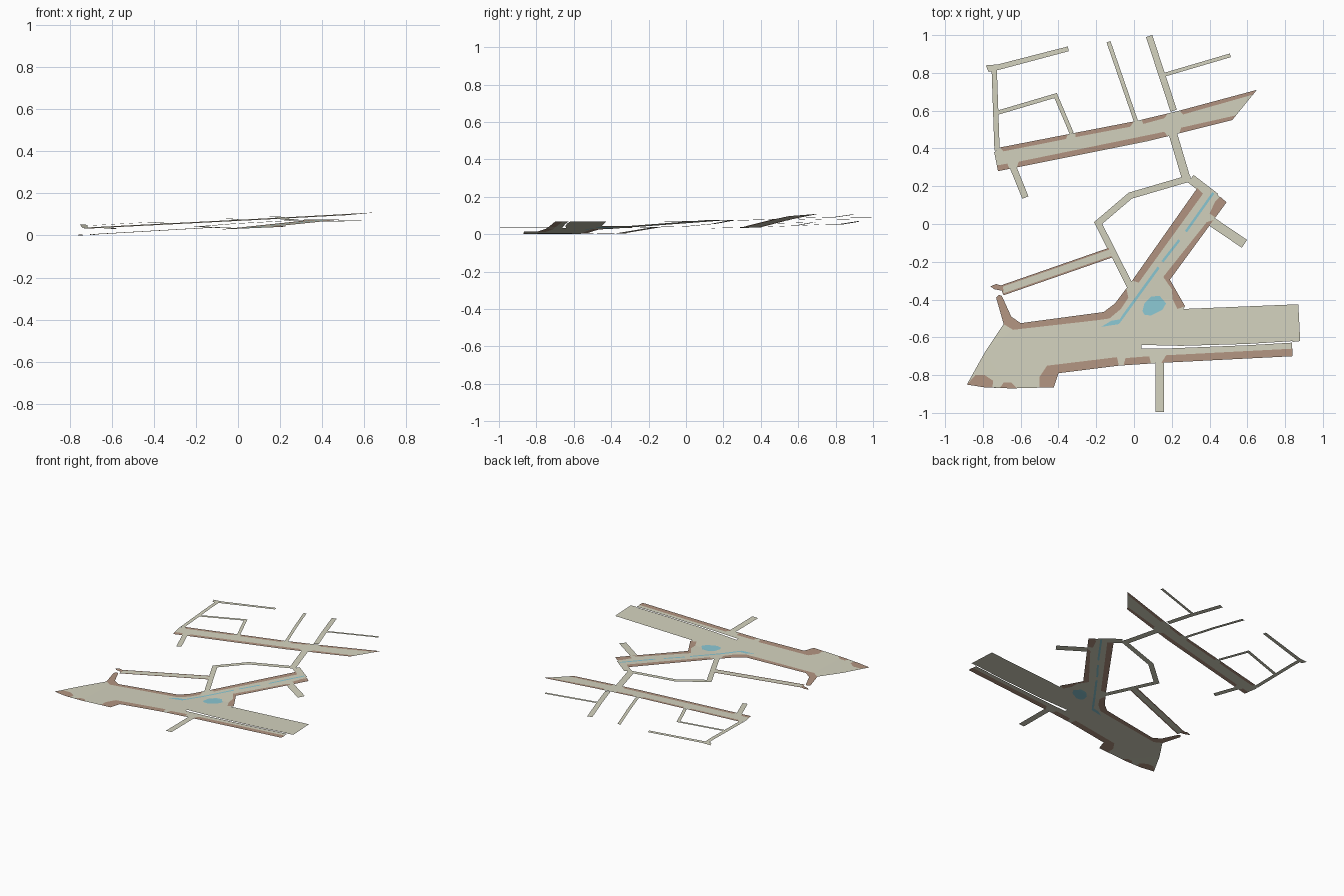
import bpy
from mathutils import Vector
from mathutils.geometry import delaunay_2d_cdt

layers = []          # (part name, polygon); later entries are painted over earlier ones


def area(name, *pts):
    layers.append((name, [Vector(p) for p in pts]))


def strip(name, width, *pts):
    """Mitred band of constant width along a path."""
    pts = [Vector(p) for p in pts]
    left, right = [], []
    for i, p in enumerate(pts):
        d0 = (p - pts[i - 1]).normalized() if i else (pts[1] - p).normalized()
        d1 = (pts[i + 1] - p).normalized() if i < len(pts) - 1 else d0
        t = (d0 + d1).normalized()
        n = Vector((-t.y, t.x)) * (width / 2 / max(t.dot(d0), 0.5))
        left.append(p + n)
        right.append(p - n)
    layers.append((name, left + right[::-1]))


def height(x, y):
    """Gentle slope of the terrain."""
    return max(0.0, 0.032 + 0.042 * x + 0.045 * (min(max(y, -0.4), 0.75) + 0.4))


# lower plaza with the diagonal street
area("paving", (-.69, -.53), (-.79, -.68), (-.885, -.85), (-.79, -.865), (-.66, -.87),
     (-.425, -.865), (-.40, -.79), (-.08, -.75), (.145, -.735), (.84, -.70), (.835, -.625),
     (.88, -.62), (.87, -.425), (.26, -.45), (.27, -.435), (.19, -.295), (.49, .115),
     (.415, .175), (.335, .19), (-.01, -.30), (-.04, -.34), (-.10, -.42), (-.16, -.466),
     (-.60, -.525), (-.65, -.49), (-.64, -.56))

# upper street
area("paving", (-.71, .405), (.01, .545), (.345, .625), (.65, .71), (.52, .55), (.08, .44),
     (-.72, .28), (-.74, .38))

# side lanes
for width, *path in [
    (.05, (.43, .14), (.30, .24)),
    (.035, (.30, .24), (.27, .235), (-.02, .15), (-.19, .005), (-.02, -.33)),
    (.045, (.275, .245), (.205, .48)),
    (.035, (.21, .6), (.08, .995)),
    (.02, (.16, .79), (.51, .893)),
    (.05, (.40, .02), (.585, -.105)),
    (.045, (.135, -.73), (.137, -.995)),
    (.022, (-.72, .59), (-.415, .68), (-.33, .48)),
    (.022, (-.135, .965), (.01, .545)),
    (.035, (-.64, .3), (-.575, .14)),
    (.028, (-.725, .39), (-.74, .82)),
]:
    strip("lanes", width, *path)
area("lanes", (-.785, .84), (-.72, .845), (-.35, .94), (-.345, .915), (-.72, .815), (-.77, .805))

# western lane with thin brown kerbs
strip("borders", .054, (-.125, -.152), (-.70, -.352))
strip("lanes", .035, (-.125, -.152), (-.695, -.35))
area("borders", (-.76, -.33), (-.73, -.318), (-.695, -.328), (-.69, -.355), (-.74, -.345))

# brown borders of the plaza
area("borders", (-.73, -.39), (-.715, -.375), (-.70, -.38), (-.65, -.49), (-.60, -.525),
     (-.16, -.466), (-.10, -.42), (-.04, -.34), (-.03, -.39), (-.07, -.45), (-.13, -.50),
     (-.2, -.51), (-.64, -.56), (-.69, -.53))
area("borders", (-.01, -.30), (.335, .19), (.365, .16), (.025, -.31))
area("borders", (.23, -.45), (.27, -.435), (.19, -.295), (.42, .02), (.385, .01), (.155, -.28),
     (.20, -.345), (.205, -.40))
area("borders", (.49, .115), (.455, .145), (.43, .12), (.40, .055), (.43, .035))
area("borders", (-.50, -.866), (-.50, -.81), (-.46, -.75), (-.09, -.705), (-.08, -.75),
     (-.40, -.79), (-.425, -.865))
area("borders", (-.055, -.747), (-.045, -.71), (.08, -.70), (.09, -.738))
area("borders", (.145, -.735), (.17, -.695), (.84, -.66), (.84, -.70))
area("borders", (-.885, -.85), (-.84, -.80), (-.79, -.80), (-.745, -.83), (-.75, -.866), (-.79, -.865))
area("borders", (-.71, -.868), (-.69, -.84), (-.65, -.84), (-.62, -.87), (-.66, -.87))

# brown borders of the upper street, interrupted at each lane
for a, b, c, d in [
    ((-.71, .405), (-.35, .475), (-.36, .45), (-.69, .385)),
    ((-.31, .483), (0, .543), (-.02, .515), (-.31, .46)),
    ((.04, .552), (.18, .585), (.16, .56), (.05, .53)),
    ((.24, .6), (.65, .71), (.63, .685), (.26, .58)),
    ((-.72, .28), (-.66, .292), (-.67, .32), (-.725, .31)),
    ((-.62, .30), (.18, .464), (.16, .488), (-.61, .33)),
    ((.24, .48), (.52, .55), (.54, .575), (.25, .51)),
]:
    area("borders", a, b, c, d)

# pond and stream
area("water", (.045, -.46), (.055, -.42), (.09, -.385), (.135, -.38), (.17, -.42), (.15, -.455),
     (.09, -.485), (.055, -.48))
area("water", (-.175, -.545), (-.12, -.512), (-.075, -.505), (-.06, -.48), (.125, -.225),
     (.135, -.235), (-.05, -.49), (-.08, -.53))
strip("water", .013, (.15, -.2), (.24, -.085))
strip("water", .013, (.275, -.04), (.42, .165))

# open slit beside the lower promenade
area("hole", (.04, -.64), (.25, -.645), (.6, -.635), (.84, -.62), (.84, -.628), (.6, -.642),
     (.2, -.658), (.04, -.66))


def inside(p, poly):
    hit = False
    for a, b in zip(poly, poly[1:] + poly[:1]):
        if (a.y > p.y) != (b.y > p.y) and p.x < a.x + (p.y - a.y) * (b.x - a.x) / (b.y - a.y):
            hit = not hit
    return hit


# merge all outlines, plus the bend lines of the slope, into one triangulated map
points, edges = [], []
for _, poly in layers:
    s, n = len(points), len(poly)
    points += poly
    edges += [(s + i, s + (i + 1) % n) for i in range(n)]
for y in (-.4, .75):
    edges.append((len(points), len(points) + 1))
    points += [Vector((-.95, y)), Vector((.95, y))]
verts, _, tris, *_ = delaunay_2d_cdt(points, edges, [], 0, 1e-5)

parts = {}
for t in tris:
    mid = sum((verts[i] for i in t), Vector((0, 0))) / len(t)
    owner = [name for name, poly in layers if inside(mid, poly)]
    if owner and owner[-1] != "hole":
        parts.setdefault(owner[-1], []).append(list(t))

beige = (.66, .65, .52, 1)
colours = {"paving": beige, "lanes": beige, "borders": (.45, .30, .22, 1), "water": (.26, .58, .66, 1)}
for name, faces in parts.items():
    used = sorted({i for f in faces for i in f})
    index = {v: k for k, v in enumerate(used)}
    mesh = bpy.data.meshes.new(name)
    mesh.from_pydata([(verts[i].x, verts[i].y, height(*verts[i][:2])) for i in used], [],
                     [[index[i] for i in f] for f in faces])
    mat = bpy.data.materials.new(name)
    mat.diffuse_color = colours[name]
    mesh.materials.append(mat)
    bpy.context.collection.objects.link(bpy.data.objects.new(name, mesh))
